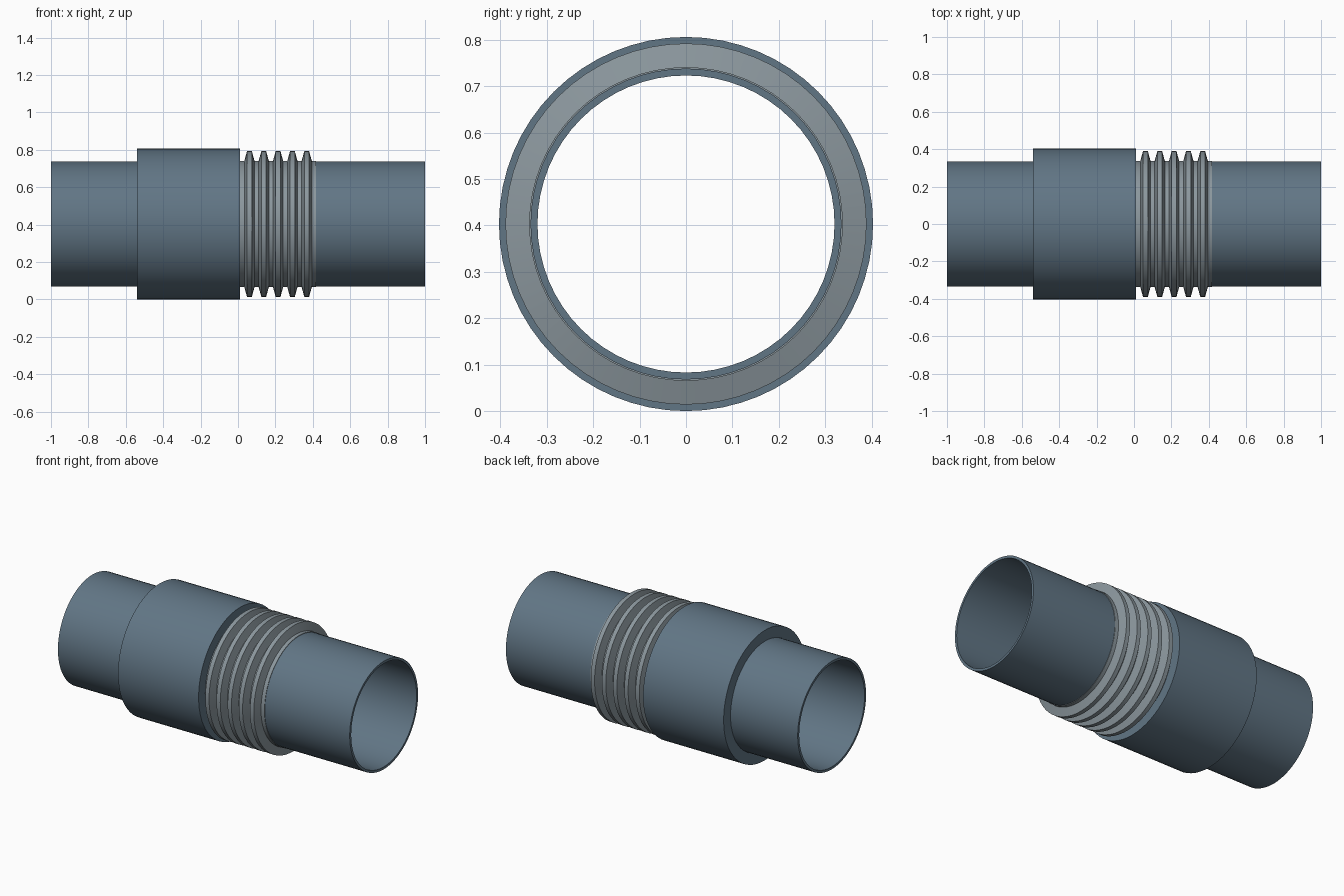
import bpy, bmesh, math

if "Cube" in bpy.data.objects:
    bpy.data.objects.remove(bpy.data.objects["Cube"])

AXIS_Z = 0.403
SIDES = 64


def material(name, color):
    m = bpy.data.materials.new(name)
    m.diffuse_color = (*color, 1)
    m.use_nodes = True
    m.node_tree.nodes["Principled BSDF"].inputs["Base Color"].default_value = m.diffuse_color
    return m


def lathe(name, profile, mat):
    """Revolve a closed (x, radius) profile around the pipe axis."""
    bm = bmesh.new()
    rings = []
    for i in range(SIDES):
        a = 2 * math.pi * i / SIDES
        rings.append([bm.verts.new((x, r * math.sin(a), AXIS_Z + r * math.cos(a)))
                      for x, r in profile])
    n = len(profile)
    for i in range(SIDES):
        p, q = rings[i], rings[(i + 1) % SIDES]
        for j in range(n):
            k = (j + 1) % n
            bm.faces.new((p[j], p[k], q[k], q[j]))
    bmesh.ops.recalc_face_normals(bm, faces=bm.faces)
    mesh = bpy.data.meshes.new(name)
    bm.to_mesh(mesh)
    bm.free()
    mesh.materials.append(mat)
    ob = bpy.data.objects.new(name, mesh)
    bpy.context.collection.objects.link(ob)
    bpy.context.view_layer.objects.active = ob
    ob.select_set(True)
    bpy.ops.object.shade_smooth_by_angle(angle=math.radians(15))
    ob.select_set(False)
    return ob


def tube(name, x0, x1, inner, outer, mat):
    return lathe(name, [(x0, inner), (x0, outer), (x1, outer), (x1, inner)], mat)


steel = material("blue_steel", (0.12, 0.18, 0.235))
bare = material("bare_metal", (0.26, 0.31, 0.34))

# Through pipe and the thicker sleeve around it
tube("pipe", -1.0, 1.0, 0.32, 0.335, steel)
tube("sleeve", -0.54, 0.012, 0.33, 0.403, steel)

# Corrugated bellows: five flat-topped ridges on a thin collar
profile = [(0.005, 0.33), (0.005, 0.338)]
for i in range(5):
    c = 0.061 + i * 0.0766
    profile += [(c - 0.027, 0.338), (c - 0.013, 0.389),
                (c + 0.013, 0.389), (c + 0.027, 0.338)]
profile += [(0.418, 0.338), (0.418, 0.33)]
lathe("bellows", profile, bare)
